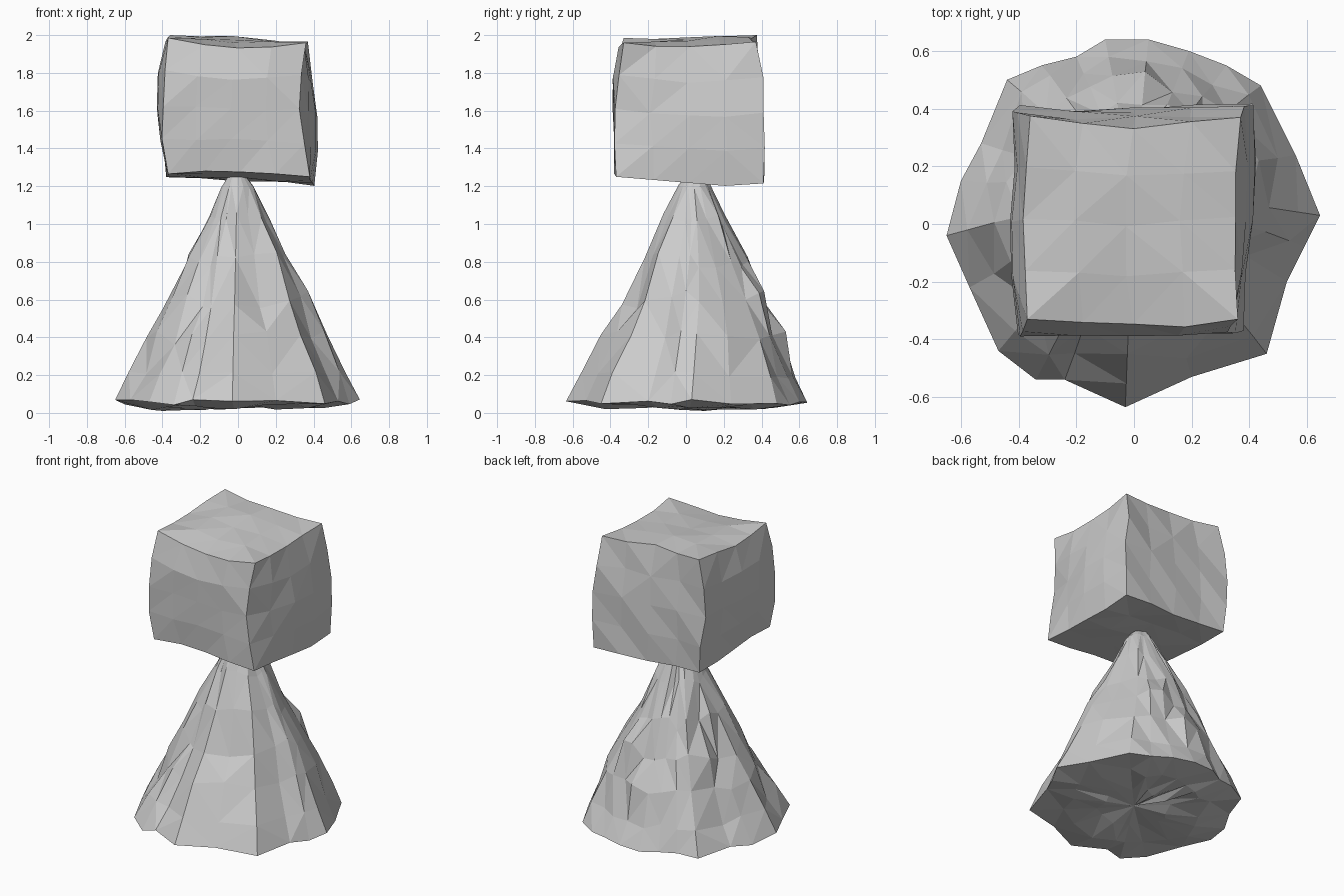
import bpy, bmesh, math, random
from mathutils import Vector

if "Cube" in bpy.data.objects:
    bpy.data.objects.remove(bpy.data.objects["Cube"])

random.seed(11)


def jit(a):
    return random.uniform(-a, a)


def finish(bm, name):
    bmesh.ops.triangulate(bm, faces=bm.faces[:])
    bmesh.ops.recalc_face_normals(bm, faces=bm.faces[:])
    me = bpy.data.meshes.new(name)
    bm.to_mesh(me)
    bm.free()
    ob = bpy.data.objects.new(name, me)
    bpy.context.collection.objects.link(ob)


# Rough cone: irregular outline carried up through shrinking rings
outline = [(.645, .03), (.56, .24), (.44, .48), (.32, .55), (.19, .60), (.05, .64),
           (-.10, .64), (-.20, .58), (-.32, .55), (-.44, .50), (-.53, .28), (-.60, .15),
           (-.65, -.04), (-.57, -.22), (-.47, -.44), (-.34, -.54), (-.24, -.54),
           (-.03, -.635), (.20, -.53), (.46, -.45), (.53, -.20), (.59, -.08)]
# (height, scale, y shift, radial jitter, height jitter), underside first
levels = [(.035, .35, 0, .02, .02), (.03, .7, 0, .02, .022), (.055, 1, 0, 0, .016),
          (.2, .885, .015, .02, .02), (.4, .745, .035, .025, .04),
          (.6, .6, .05, .025, .05), (.8, .435, .055, .02, .05),
          (1.03, .265, .05, .012, .03), (1.2, .14, .04, .005, .01)]
bm = bmesh.new()
rings = []
for z, s, dy, rj, zj in levels:
    ring = []
    for x, y in outline:
        r = math.hypot(x, y)
        k = s * (.6 + (r - .6) * s) / r if s < 1 else 1
        k += jit(rj) / r
        ring.append(bm.verts.new((x * k, y * k + dy, z + jit(zj))))
    rings.append(ring)
n = len(outline)
for a, b in zip(rings, rings[1:]):
    for i in range(n):
        j = (i + 1) % n
        bm.faces.new((a[i], a[j], b[j], b[i]))
for ring, tip in ((rings[0], (0, 0, .05)), (rings[-1], (-.01, .04, 1.32))):
    t = bm.verts.new(tip)
    for i in range(n):
        bm.faces.new((ring[i], ring[(i + 1) % n], t))
finish(bm, "cone_base")

# Rough block: subdivided cube fitted to uneven corners
corners = {(-1, -1, -1): (-.37, -.37, 1.265), (1, -1, -1): (.38, -.37, 1.25),
           (1, 1, -1): (.405, .41, 1.215), (-1, 1, -1): (-.38, .40, 1.25),
           (-1, -1, 1): (-.37, -.33, 1.985), (1, -1, 1): (.36, -.33, 1.96),
           (1, 1, 1): (.37, .37, 1.965), (-1, 1, 1): (-.36, .375, 2.0)}
# offsets that bow the middle of each edge and face
bows = {(0, -1, 1): (0, -.02, -.035), (1, 0, 1): (-.02, 0, -.03),
        (0, 1, 1): (0, -.035, 0), (-1, 0, 1): (-.025, 0, -.02),
        (1, -1, 0): (-.04, -.035, 0), (-1, -1, 0): (-.035, -.035, 0),
        (1, 1, 0): (.02, .025, 0), (-1, 1, 0): (-.04, .01, 0),
        (0, -1, -1): (0, 0, .02), (1, 0, -1): (.01, 0, -.02),
        (0, 0, 1): (0, 0, .05), (1, 0, 0): (.04, 0, 0)}
bm = bmesh.new()
bmesh.ops.create_cube(bm, size=2)
bmesh.ops.subdivide_edges(bm, edges=bm.edges[:], cuts=3, use_grid_fill=True)
for v in bm.verts:
    p = v.co.copy()
    q = Vector()
    for c, pos in {**corners, **bows}.items():
        w = 1
        for i in range(3):
            w *= (1 + c[i] * p[i]) / 2 if c[i] else 1 - p[i] ** 2
        q += Vector(pos) * w
    if min(abs(c) for c in p) < .99:
        q += Vector((jit(.012), jit(.012), jit(.01)))
    q.z = min(q.z, 2.0)
    v.co = q
finish(bm, "block_top")
